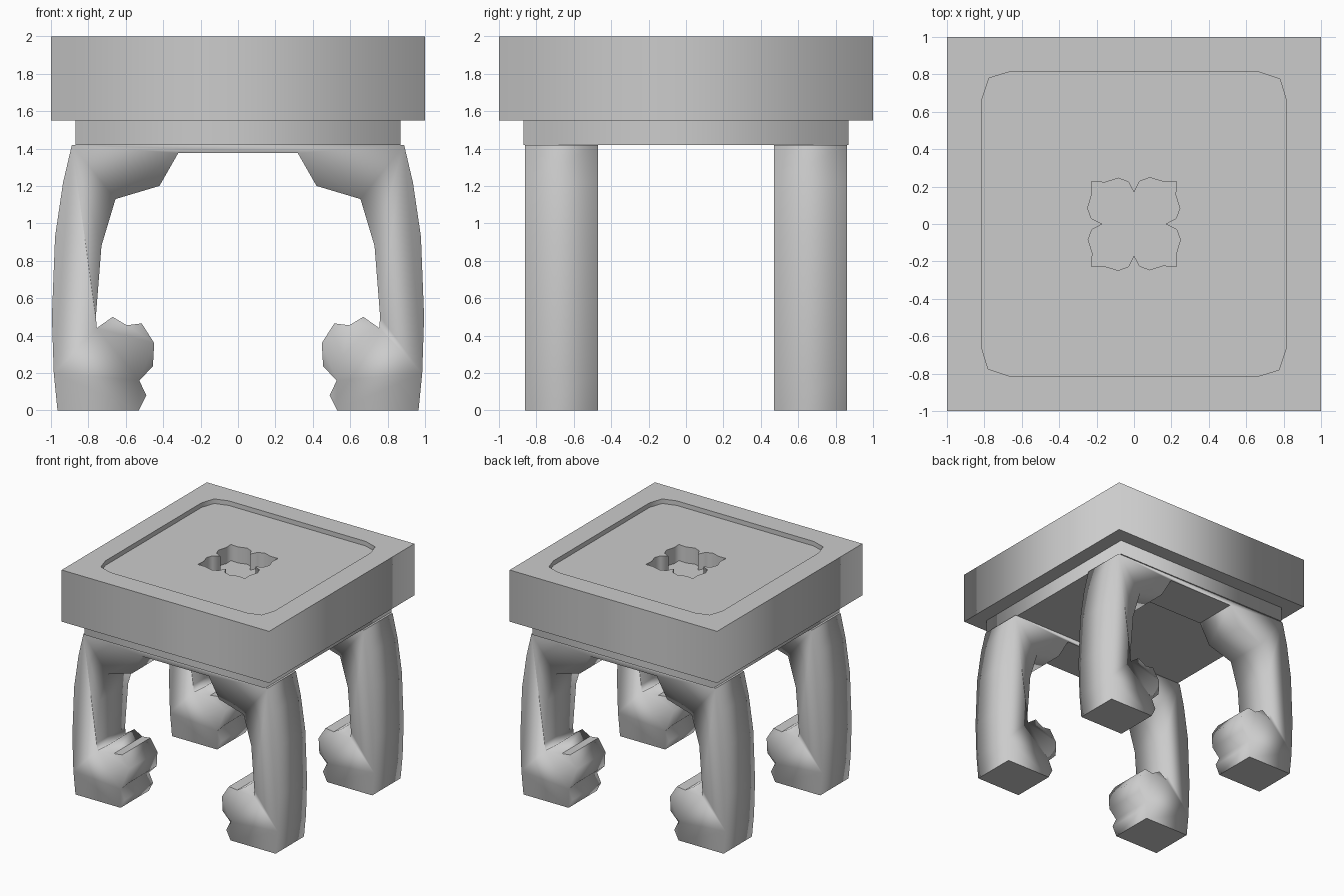
import bpy, bmesh
from mathutils import Vector

if "Cube" in bpy.data.objects:
    bpy.data.objects.remove(bpy.data.objects["Cube"])


def prism(name, pts, depth):
    """Extrude a closed outline of 3D points along the depth vector."""
    bm = bmesh.new()
    face = bm.faces.new([bm.verts.new(p) for p in pts])
    ext = bmesh.ops.extrude_face_region(bm, geom=[face], use_keep_orig=True)
    verts = [g for g in ext["geom"] if isinstance(g, bmesh.types.BMVert)]
    bmesh.ops.translate(bm, verts=verts, vec=Vector(depth))
    bmesh.ops.recalc_face_normals(bm, faces=bm.faces)
    mesh = bpy.data.meshes.new(name)
    bm.to_mesh(mesh)
    bm.free()
    obj = bpy.data.objects.new(name, mesh)
    bpy.context.collection.objects.link(obj)
    return obj


def soften(obj):
    """Smooth round the sides, keep horizontal faces crisp."""
    bm = bmesh.new()
    bm.from_mesh(obj.data)
    bm.normal_update()
    for f in bm.faces:
        f.smooth = True
    for e in bm.edges:
        e.smooth = not any(abs(f.normal.z) > 0.99 for f in e.link_faces)
    bm.to_mesh(obj.data)
    bm.free()


def quarter_turns(pts, z):
    """Repeat a quarter outline four times around the z axis."""
    out = []
    for _ in range(4):
        out += [(x, y, z) for x, y in pts]
        pts = [(-y, x) for x, y in pts]
    return out


def carve(obj, cutter):
    mod = obj.modifiers.new("carve", "BOOLEAN")
    mod.operation = "DIFFERENCE"
    mod.solver = "EXACT"
    mod.object = cutter
    bpy.context.view_layer.objects.active = obj
    bpy.ops.object.modifier_apply(modifier=mod.name)
    bpy.data.objects.remove(cutter)


# Thick seat slab with a shallow tray and a four-lobed well
seat = prism("seat", quarter_turns([(1, 1)], 1.55), (0, 0, 0.45))
tray = [(0.815, 0.66), (0.78, 0.775), (0.66, 0.815)]
carve(seat, prism("tray_cutter", quarter_turns(tray, 1.96), (0, 0, 0.2)))
flower = [(0.168, 0), (0.225, 0.03), (0.245, 0.085), (0.222, 0.155),
          (0.228, 0.228), (0.16, 0.225), (0.085, 0.248), (0.03, 0.228)]
carve(seat, prism("well_cutter", quarter_turns(flower, 1.82), (0, 0, 0.4)))
soften(seat)

# Recessed apron under the slab
apron = prism("apron", quarter_turns([(0.87, 0.87)], 1.42), (0, 0, 0.13))
soften(apron)

# Carved leg arches: half profile mirrored in x, extruded in y
half = [(0.32, 1.375), (0.42, 1.2), (0.655, 1.13), (0.73, 0.88),
        (0.76, 0.5), (0.755, 0.44), (0.67, 0.5), (0.595, 0.455),
        (0.515, 0.465), (0.448, 0.36), (0.455, 0.235), (0.528, 0.16),
        (0.49, 0.08), (0.53, 0), (0.965, 0), (0.985, 0.2), (0.995, 0.5),
        (0.978, 0.93), (0.935, 1.22), (0.888, 1.42)]
for name, y in (("front_leg_arch", -0.86), ("back_leg_arch", 0.47)):
    right = [(x, y, z) for x, z in half]
    left = [(-x, y, z) for x, z in reversed(half)]
    soften(prism(name, right + left, (0, 0.39, 0)))
